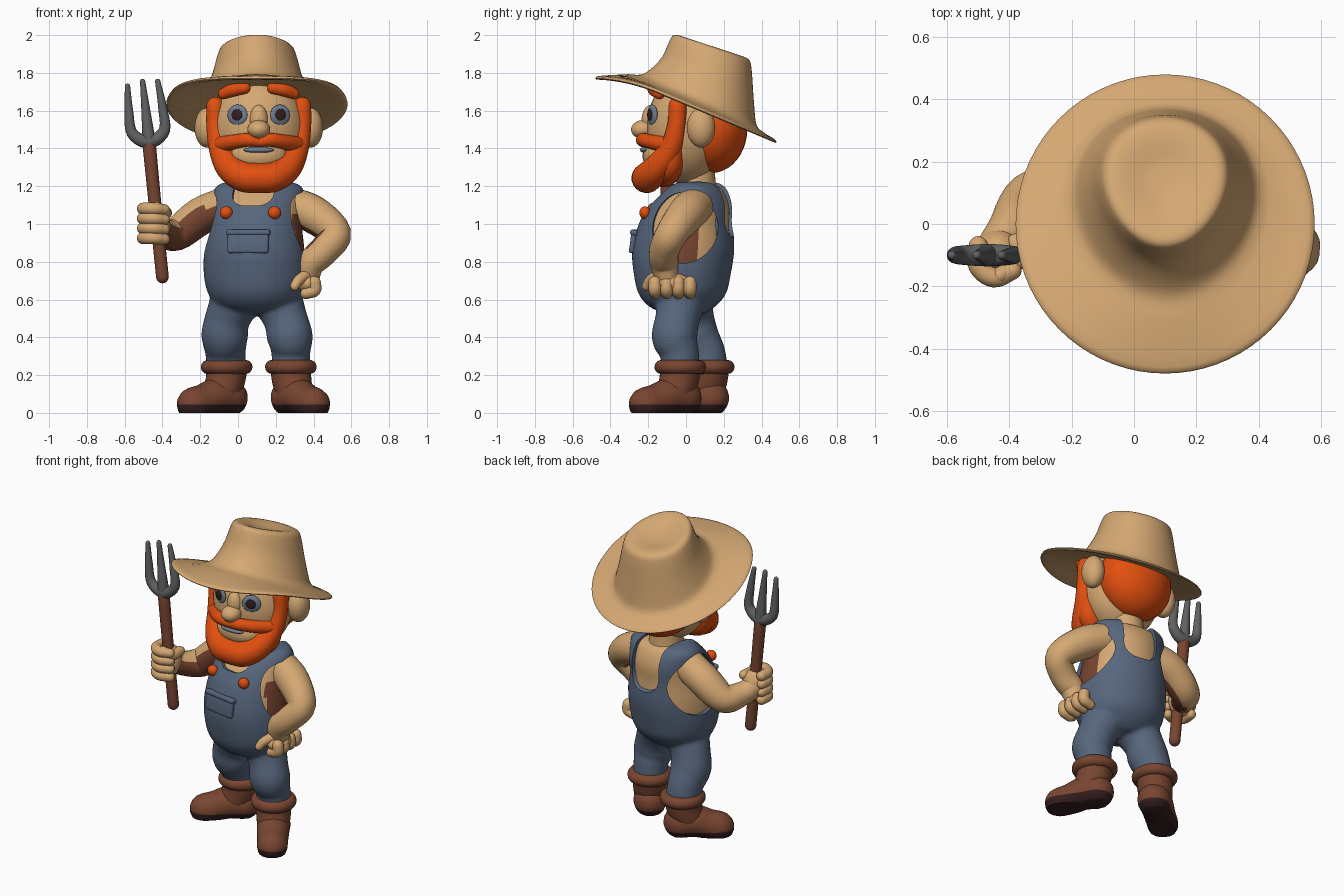
import bpy, bmesh
from math import sin, cos, pi, radians
from mathutils import Vector, Matrix

if "Cube" in bpy.data.objects:
    bpy.data.objects.remove(bpy.data.objects["Cube"])


def material(name, rgb):
    m = bpy.data.materials.new(name)
    m.use_nodes = True
    m.diffuse_color = (*rgb, 1)
    m.node_tree.nodes["Principled BSDF"].inputs["Base Color"].default_value = (*rgb, 1)
    return m


TAN = material("tan", (.66, .39, .17))
DENIM = material("denim blue", (.095, .133, .205))
ORANGE = material("orange hair", (.76, .078, .005))
BROWN = material("leather brown", (.19, .06, .03))
DARK = material("dark sole", (.035, .013, .014))
STEEL = material("steel grey", (.115, .12, .125))
EYE = material("eye grey", (.16, .21, .29))
TURN = Matrix.Translation((.1, 0, 0)) @ Matrix.Rotation(radians(-10), 4, 'Z')
HEAD_X = .11


def finish(name, bm, *mats, matrix=None):
    if matrix:
        bm.transform(matrix)
    bmesh.ops.recalc_face_normals(bm, faces=bm.faces)
    for f in bm.faces:
        f.smooth = True
    me = bpy.data.meshes.new(name)
    bm.to_mesh(me)
    bm.free()
    ob = bpy.data.objects.new(name, me)
    bpy.context.collection.objects.link(ob)
    for m in mats:
        me.materials.append(m)
    return ob


def loft(rings):
    bm = bmesh.new()
    loops = [[bm.verts.new(p) for p in ring] for ring in rings]
    n = len(loops[0])
    for a, b in zip(loops, loops[1:]):
        for i in range(n):
            j = (i + 1) % n
            bm.faces.new((a[i], a[j], b[j], b[i]))
    bm.faces.new(loops[0][::-1])
    bm.faces.new(loops[-1])
    return bm


def spline(pts, sub=5):
    """Smooth path through points of any size."""
    p = [Vector(q) for q in pts]
    p = [p[0] * 2 - p[1]] + p + [p[-1] * 2 - p[-2]]
    out = []
    for a, b, c, d in zip(p, p[1:], p[2:], p[3:]):
        for k in range(sub):
            t = k / sub
            out.append((b * 2 + (c - a) * t + (a * 2 - b * 5 + c * 4 - d) * t ** 2
                        + (b * 3 - a - c * 3 + d) * t ** 3) * .5)
    return out + [p[-2]]


def tube_mesh(pts, seg=20):
    """Round-ended tube; each point is x, y, z, radius."""
    path = spline(pts)
    pos, rad = [p.to_3d() for p in path], [p[3] for p in path]
    tan = [(pos[min(i + 1, len(pos) - 1)] - pos[max(i - 1, 0)]).normalized() for i in range(len(pos))]
    side = tan[0].orthogonal().normalized()
    rings = []

    def ring(c, t, r):
        up = t.cross(side)
        rings.append([c + (side * cos(a) + up * sin(a)) * r for a in (2 * pi * k / seg for k in range(seg))])
    caps = [radians(a) for a in (85, 65, 45, 22)]
    for a in caps:
        ring(pos[0] - tan[0] * rad[0] * sin(a), tan[0], rad[0] * cos(a))
    for c, t, r in zip(pos, tan, rad):
        side = (side - t * side.dot(t)).normalized()
        ring(c, t, r)
    for a in reversed(caps):
        ring(pos[-1] + tan[-1] * rad[-1] * sin(a), tan[-1], rad[-1] * cos(a))
    return loft(rings)


def tube(name, pts, *mats):
    return finish(name, tube_mesh(pts), *mats)


def ball(name, loc, size, mat, spin=0):
    bm = bmesh.new()
    bmesh.ops.create_uvsphere(bm, u_segments=32, v_segments=20, radius=1)
    turn = Matrix.Rotation(radians(spin), 3, 'Z').to_quaternion()
    return finish(name, bm, mat, matrix=Matrix.LocRotScale(Vector(loc), turn, Vector(size)))


def paint(ob, rule):
    for f in ob.data.polygons:
        if rule(f.center, f.normal):
            f.material_index = 1


def apply_modifier(ob, kind, **settings):
    mod = ob.modifiers.new(kind, kind)
    for k, v in settings.items():
        setattr(mod, k, v)
    bpy.context.view_layer.objects.active = ob
    bpy.context.view_layer.update()
    bpy.ops.object.modifier_apply(modifier=mod.name)


# Torso: z, half width, half depth, centre y
BODY = [(.52, .1, .09, 0), (.56, .2, .17, -.02), (.63, .255, .23, -.02), (.73, .278, .255, -.02),
        (.86, .277, .27, -.015), (1, .26, .25, 0), (1.1, .248, .22, .03), (1.18, .24, .165, .055),
        (1.215, .2, .12, .06), (1.225, .12, .07, .06)]


def body_mesh(rows, inset):
    return loft([[Vector(((q[1] - inset) * cos(a), q[3] + (q[2] - inset) * sin(a), q[0] - inset * .5))
                  for a in (2 * pi * k / 64 for k in range(64))] for q in spline(rows)])


torso = finish("torso", body_mesh(BODY[3:], .022), TAN, BROWN, matrix=TURN)
paint(torso, lambda c, n: abs(c.x - .1) > .18 and -.14 < c.y < (.06 if c.x > .1 else -.02) and c.z < 1.06)
tube("neck", [(.1, .06, 1.1, .13), (.105, .055, 1.2, .105), (HEAD_X, .045, 1.4, .105)], TAN)

# Overalls: trunk and legs fused, then armholes and neckline cut out
overalls = finish("overalls", body_mesh(BODY, 0), DENIM, matrix=TURN)
legs = [tube("leg_right", [(0, 0, .62, .14), (-.055, .03, .5, .12), (-.07, .05, .41, .124),
                           (-.066, .1, .32, .108), (-.06, .12, .22, .105)], DENIM),
        tube("leg_left", [(.2, -.02, .62, .14), (.25, -.045, .5, .118), (.275, -.06, .4, .122),
                          (.28, -.035, .32, .104), (.28, -.03, .22, .103)], DENIM)]
bpy.ops.object.select_all(action='DESELECT')
for ob in legs + [overalls]:
    ob.select_set(True)
bpy.context.view_layer.objects.active = overalls
bpy.ops.object.join()
apply_modifier(overalls, 'REMESH', mode='VOXEL', voxel_size=.012)
apply_modifier(overalls, 'SMOOTH', factor=.5, iterations=6)

bm = bmesh.new()
bmesh.ops.create_cube(bm, size=1)
bm.transform(Matrix.Diagonal((.22, 1.2, .4, 1)))
bmesh.ops.bevel(bm, geom=[e for e in bm.edges if abs((e.verts[0].co - e.verts[1].co).y) > 1],
                offset=.08, segments=6, profile=.5, affect='EDGES')
cutters = [finish("neckline_cutter", bm,
                  matrix=TURN @ Matrix.Translation((0, 0, 1.24)) @ Matrix.Rotation(-.36, 4, 'X'))]
for s in (-1, 1):
    rings = [[Vector((s * x, .03 + .17 * cos(a), .98 + .188 * sin(a)))
              for a in (2 * pi * k / 48 for k in range(48))] for x in (.14, .6)]
    cutters.append(finish("armhole_cutter", loft(rings), matrix=TURN))
for cutter in cutters:
    apply_modifier(overalls, 'BOOLEAN', operation='DIFFERENCE', solver='EXACT', object=cutter)
    bpy.data.objects.remove(cutter)

# Bib pocket and buttons
for name, size, z in (("pocket", (.22, .03, .12), 0), ("pocket_flap", (.235, .04, .03), .05)):
    bm = bmesh.new()
    bmesh.ops.create_cube(bm, size=1)
    bm.transform(Matrix.Translation((0, 0, z)) @ Matrix.Diagonal((*size, 1)))
    bmesh.ops.bevel(bm, geom=bm.edges[:], offset=.012, segments=3, profile=.5, affect='EDGES')
    finish(name, bm, DENIM, matrix=TURN @ Matrix.Translation((0, -.268, .905)) @ Matrix.Rotation(-.13, 4, 'X'))
for s in (-1, 1):
    ball("button", TURN @ Vector((s * .13, -.197, 1.06)), (.034, .03, .034), ORANGE)

# Boots with turned-out toes
for name, (x, y), (dx, dy) in (("right", (-.06, .12), (-.8, -.6)), ("left", (.28, -.03), (.54, -.84))):
    bm = tube_mesh([(x + dx * d, y + dy * d, z, r) for d, z, r in
                    ((-.015, .08, .1), (.07, .085, .098), (.15, .06, .093), (.215, .045, .092))], 32)
    bmesh.ops.bisect_plane(bm, geom=bm.verts[:] + bm.edges[:] + bm.faces[:], plane_co=(0, 0, .045), plane_no=(0, 0, 1))
    cut = bmesh.ops.bisect_plane(bm, geom=bm.verts[:] + bm.edges[:] + bm.faces[:], plane_co=(0, 0, 0),
                                 plane_no=(0, 0, 1), clear_inner=True)
    bmesh.ops.holes_fill(bm, edges=[e for e in cut["geom_cut"] if isinstance(e, bmesh.types.BMEdge)])
    boot = finish("boot_" + name, bm, BROWN, DARK)
    paint(boot, lambda c, n: c.z < .045)
    tube("boot_shaft_" + name, [(x + dx * .03, y + dy * .03, .12, .1), (x + dx * .01, y + dy * .01, .17, .105),
                                (x, y, .22, .108)], BROWN)
    bm = tube_mesh([(x + .1 * cos(a), y + .1 * sin(a), .243, .037)
                    for a in (2 * pi * k / 16 for k in range(17))], 16)
    finish("boot_cuff_" + name, bm, BROWN)

# Arms, brown toward the body
arm = tube("arm_right", [(-.06, .07, 1.1, .1), (-.2, .1, 1.04, .1), (-.33, .08, .945, .088),
                         (-.4, -.02, .96, .072), (-.44, -.08, 1, .068)], TAN, BROWN)
paint(arm, lambda c, n: n.dot(Vector((.5, -.75, -.4))) > .45 and c.x > -.4)
arm = tube("arm_left", [(.27, .05, 1.1, .1), (.4, 0, 1.05, .1), (.515, -.075, .95, .085),
                        (.455, -.115, .86, .08), (.385, -.115, .79, .075), (.37, -.1, .71, .06)], TAN, BROWN)
paint(arm, lambda c, n: n.x < -.5 and c.z > .86 and n.y > -.6)

# Hands
ball("palm_right", (-.435, -.085, 1), (.075, .07, .1), TAN)
ball("palm_left", (.37, -.085, .685), (.062, .11, .058), TAN)
for i in range(4):
    z = .925 + .052 * i
    tube("finger_right", [(-.5, -.07, z, .031), (-.5, -.135, z, .032), (-.45, -.172, z, .032),
                          (-.39, -.15, z - .005, .029)], TAN)
    y = -.165 + .062 * i
    tube("finger_left", [(.405, y, .69, .034), (.405, y, .65, .034), (.36, y, .632, .03)], TAN)
tube("thumb_right", [(-.38, -.06, 1.06, .03), (-.385, -.13, 1.06, .03), (-.43, -.165, 1.09, .026)], TAN)
tube("thumb_left", [(.36, -.15, .73, .03), (.32, -.19, .7, .028), (.3, -.21, .67, .024)], TAN)

# Pitchfork
FY = -.1
tube("fork_handle", [(-.4, FY, .72, .034), (-.435, FY, 1.06, .034), (-.47, FY, 1.42, .036)], BROWN)
tube("fork_crossbar", [(-.585, FY, 1.73, .014), (-.578, FY, 1.6, .023), (-.56, FY, 1.48, .03),
                       (-.47, FY, 1.435, .036), (-.39, FY, 1.495, .03), (-.4, FY, 1.62, .023),
                       (-.425, FY, 1.755, .014)], STEEL)
tube("fork_middle_tine", [(-.47, FY, 1.43, .036), (-.488, FY, 1.6, .024), (-.505, FY, 1.755, .014)], STEEL)

# Head and face
ball("head", (HEAD_X, 0, 1.5), (.25, .21, .29), TAN)
ball("back_hair", (HEAD_X, .135, 1.505), (.238, .19, .235), ORANGE)
ball("nose", (HEAD_X, -.225, 1.5), (.06, .066, .05), TAN)
ball("nose_bridge", (HEAD_X, -.185, 1.55), (.05, .05, .08), TAN)
ball("mouth_skin", (HEAD_X, -.14, 1.36), (.15, .09, .09), TAN)
ball("teeth", (HEAD_X, -.218, 1.392), (.08, .025, .016), EYE)
for s in (-1, 1):
    def at(*pts):
        return [(HEAD_X + s * p[0], *p[1:]) for p in pts]
    ball("ear", (HEAD_X + s * .275, .08, 1.51), (.065, .075, .105), TAN)
    ball("eye", (HEAD_X + s * .113, -.178, 1.577), (.057, .016, .055), EYE, s * 24)
    ball("pupil", (HEAD_X + s * .116, -.192, 1.578), (.03, .007, .031), DARK, s * 24)
    tube("eyebrow", at((.075, -.172, 1.72, .032), (.13, -.165, 1.712, .037), (.185, -.14, 1.69, .03)), ORANGE)
    tube("moustache", at((0, -.23, 1.433, .026), (.06, -.228, 1.445, .036), (.13, -.185, 1.435, .038),
                         (.2, -.1, 1.42, .045)), ORANGE)
    tube("sideburn_beard", at((.23, -.045, 1.625, .048), (.228, -.05, 1.52, .05), (.205, -.08, 1.4, .06),
                              (.155, -.15, 1.3, .073), (.08, -.2, 1.25, .08), (0, -.21, 1.243, .079)), ORANGE)
    tube("jaw_beard", at((.205, -.06, 1.43, .05), (.165, -.085, 1.31, .068), (.08, -.11, 1.275, .075),
                         (0, -.12, 1.27, .075)), ORANGE)


# Hat: tilted brim sweeping into a creased crown
def brim_ring(r, drop):
    ring = []
    for k in range(72):
        x, y = r * cos(2 * pi * k / 72), r * sin(2 * pi * k / 72)
        z = 1.645 - .42 * y - .6 * max(0, -y - .15) ** 2 + .16 * (.48 - r) - drop
        ring.append(Vector((x + .1, y, z)))
    return ring


def crown_ring(cy, rx, ry, height, slope):
    ring = []
    for k in range(72):
        c, s = cos(2 * pi * k / 72), sin(2 * pi * k / 72)
        y = cy + ry * s
        ring.append(Vector((.1 + rx * c * (1 + .12 * s), y, height - slope * y)))
    return ring


hat = [brim_ring(r, d) for r, d in ((.1, .02), (.3, .02), (.4, .02), (.46, .02), (.476, .016),
                                    (.48, .01), (.474, .002), (.46, 0), (.43, 0))]
hat += [crown_ring(*q) for q in spline([(.04, .335, .345, 1.665, .42), (.065, .295, .305, 1.69, .42),
                                        (.088, .268, .275, 1.745, .4), (.115, .235, .24, 1.84, .37),
                                        (.13, .208, .217, 1.94, .34), (.135, .187, .198, 1.98, .33),
                                        (.135, .14, .15, 1.985, .33), (.13, .05, .06, 1.96, .33)], 3)]
finish("straw_hat", loft(hat), TAN)

# Smooth shading with crisp cut edges
for ob in bpy.context.scene.objects:
    ob.select_set(ob.type == 'MESH')
bpy.context.view_layer.objects.active = overalls
bpy.ops.object.shade_smooth_by_angle(angle=radians(50))
